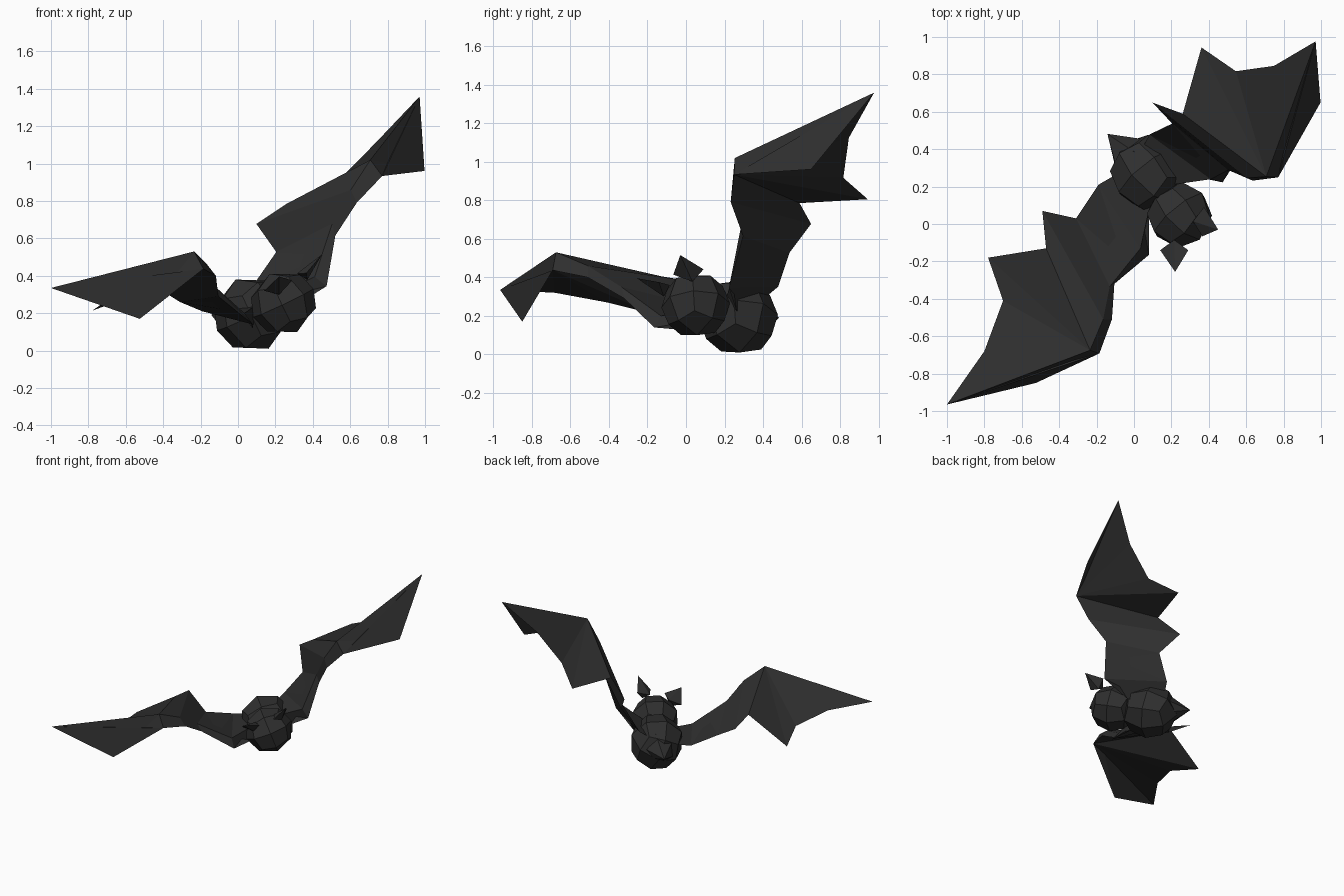
import bpy, bmesh
from mathutils import Vector, Matrix

if "Cube" in bpy.data.objects:
    bpy.data.objects.remove(bpy.data.objects["Cube"])

# Body frame: the animal is banked, so its mirror plane is tilted
N = Vector((0.668, 0.658, 0.347)).normalized()    # side axis
B = Vector((0.60, -0.75, 0.25))
B = (B - N * B.dot(N)).normalized()               # nose axis
U = B.cross(N)                                    # back axis
if U.z < 0:
    U = -U
D = 0.288                                         # plane offset

mat = bpy.data.materials.new("dark_fur")
mat.diffuse_color = (0.028, 0.028, 0.028, 1)
mat.use_nodes = True
mat.node_tree.nodes["Principled BSDF"].inputs["Base Color"].default_value = mat.diffuse_color


def finish(name, bm):
    bmesh.ops.recalc_face_normals(bm, faces=bm.faces[:])
    me = bpy.data.meshes.new(name)
    bm.to_mesh(me)
    bm.free()
    me.materials.append(mat)
    ob = bpy.data.objects.new(name, me)
    bpy.context.collection.objects.link(ob)
    return ob


def reflect(p):
    p = Vector(p)
    return p - 2 * (p.dot(N) - D) * N


def blob(name, centre, sn, sb, su):
    """Low-poly ball made from a spherified cube, aligned to the body frame."""
    bm = bmesh.new()
    bmesh.ops.create_cube(bm, size=2)
    bmesh.ops.subdivide_edges(bm, edges=bm.edges[:], cuts=1, use_grid_fill=True)
    for v in bm.verts:
        d = v.co.normalized()
        v.co = Vector(centre) + N * d.x * sn + B * d.y * sb + U * d.z * su
    return finish(name, bm)


def hull(name, pts):
    bm = bmesh.new()
    for p in pts:
        bm.verts.new(p)
    r = bmesh.ops.convex_hull(bm, input=bm.verts[:])
    loose = [v for v in bm.verts if not v.link_faces]
    bmesh.ops.delete(bm, geom=loose, context='VERTS')
    return finish(name, bm)


# Body, head and tail
body_c = Vector((0.075, 0.27, 0.195))
blob("body", body_c, 0.2, 0.215, 0.205)
blob("head", (0.243, 0.05, 0.255), 0.178, 0.178, 0.172)
tail_base = [body_c - B * 0.1 + N * a + U * b
             for a, b in ((0.15, 0), (-0.15, 0), (0.07, 0.14), (-0.07, 0.14), (0.08, -0.1), (-0.08, -0.1))]
hull("tail", tail_base + [Vector((-0.142, 0.482, 0.19))])

# Ears: pointed pyramids
ear = [(0.22, -0.256, 0.396), (0.14, -0.14, 0.32), (0.215, -0.085, 0.36),
       (0.29, -0.14, 0.375), (0.22, -0.115, 0.30)]
hull("ear_left", ear)
hull("ear_right", [reflect(p) for p in ear])

# Wing key points: arm underside, arm ridge, trailing edge, finger tips
lead = [(0.08, 0.06, 0.12), (0.08, -0.165, 0.14), (-0.105, -0.32, 0.29),
        (-0.118, -0.51, 0.40), (-0.185, -0.692, 0.437)]
ridge = [(0.09, 0.12, 0.24), (0.035, -0.13, 0.20), (-0.13, -0.335, 0.35),
         (-0.165, -0.51, 0.46), (-0.235, -0.675, 0.53)]
trail = [(0.0, 0.32, 0.22), (-0.19, 0.21, 0.21), (-0.31, 0.03, 0.26),
         (-0.49, 0.07, 0.372), (-0.47, -0.13, 0.406)]
fingers = [(-0.78, -0.18, 0.213), (-0.70, -0.41, 0.27),
           (-0.80, -0.68, 0.32), (-1.0, -0.965, 0.335)]
flap = (-0.525, -0.85, 0.17)


def wing(name, f):
    bm = bmesh.new()
    mk = lambda pts: [bm.verts.new(f(p)) for p in pts]
    L, R, T, F = mk(lead), mk(ridge), mk(trail), mk(fingers)
    P = mk([flap])[0]
    # arm and inner membrane as a wedge section
    for i in range(4):
        for a, b in ((L, R), (R, T), (T, L)):
            bm.faces.new((a[i], a[i + 1], b[i + 1], b[i]))
    bm.faces.new((L[0], R[0], T[0]))
    # fan of fingers from the wrist, above and below
    fan = [T[4]] + F
    for a, b in zip(fan, fan[1:]):
        bm.faces.new((R[4], a, b))
        bm.faces.new((L[4], b, a))
    # hanging front flap
    bm.faces.new((R[4], F[3], P))
    bm.faces.new((R[4], P, L[4]))
    bm.faces.new((L[4], P, F[3]))
    return finish(name, bm)


wing("wing_left", Vector)
wing("wing_right", reflect)
